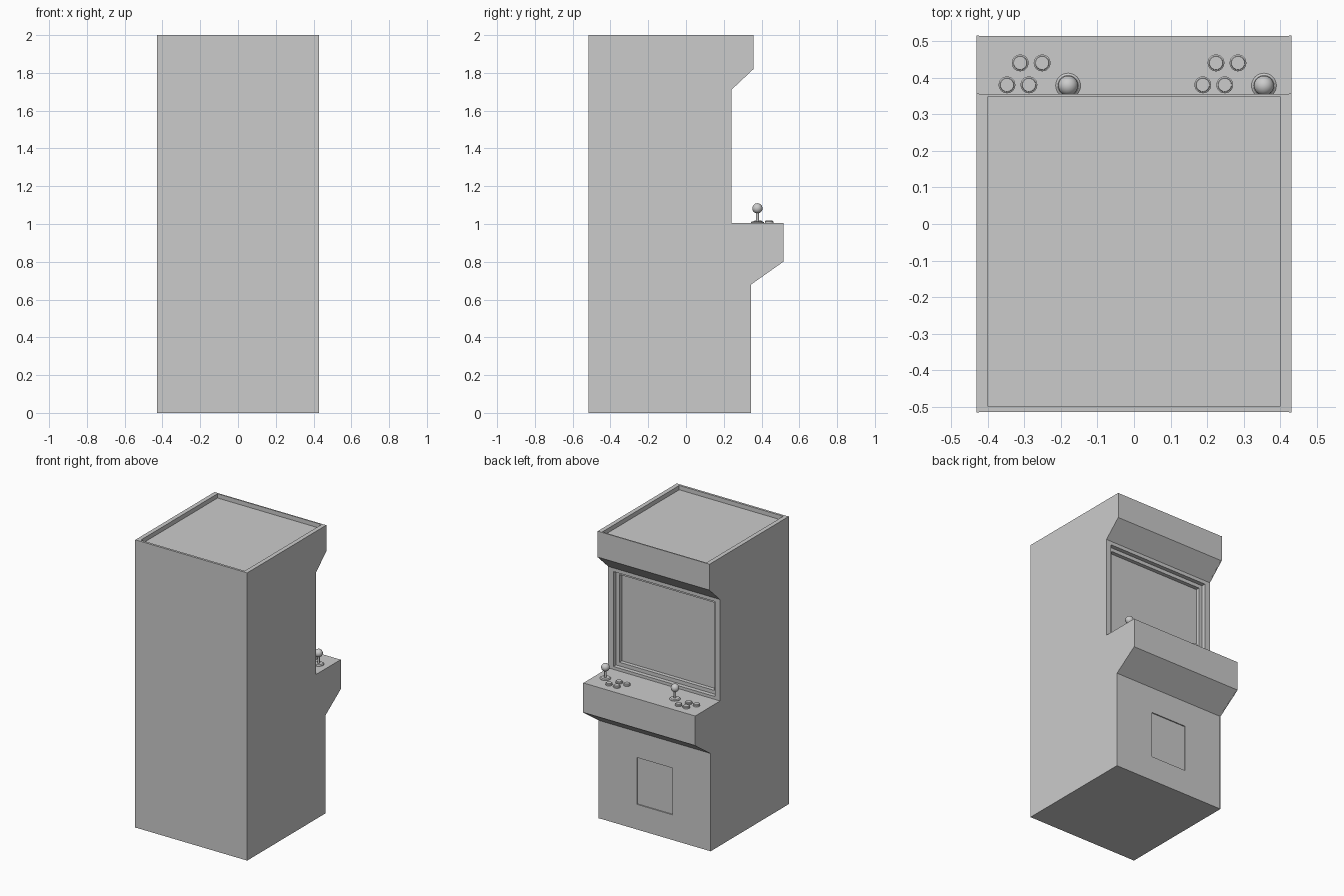
import bpy, bmesh

if "Cube" in bpy.data.objects:
    bpy.data.objects.remove(bpy.data.objects["Cube"])

# Side outline of the cabinet as (y, z); the playing side faces +y
OUTLINE = [(-0.515, 0), (0.345, 0), (0.345, 0.68), (0.515, 0.80), (0.515, 1.005),
           (0.24, 1.005), (0.24, 1.71), (0.357, 1.82), (0.357, 2), (-0.515, 2)]


def new_object(name, bm):
    bmesh.ops.recalc_face_normals(bm, faces=bm.faces)
    mesh = bpy.data.meshes.new(name)
    bm.to_mesh(mesh)
    bm.free()
    ob = bpy.data.objects.new(name, mesh)
    bpy.context.collection.objects.link(ob)
    return ob


def prism(name, x0, x1, y_scale=1.0):
    bm = bmesh.new()
    face = bm.faces.new([bm.verts.new((x0, y * y_scale, z)) for y, z in OUTLINE])
    ext = bmesh.ops.extrude_face_region(bm, geom=[face])["geom"]
    verts = [g for g in ext if isinstance(g, bmesh.types.BMVert)]
    bmesh.ops.translate(bm, verts=verts, vec=(x1 - x0, 0, 0))
    return new_object(name, bm)


def box(name, x, y, z):
    bm = bmesh.new()
    bmesh.ops.create_cube(bm, size=1)
    for v in bm.verts:
        v.co = [r[0] if c < 0 else r[1] for c, r in zip(v.co, (x, y, z))]
    return new_object(name, bm)


def carve(target, x, y, z):
    cutter = box("cutter", x, y, z)
    cutter.hide_render = True
    mod = target.modifiers.new("recess", 'BOOLEAN')
    mod.operation = 'DIFFERENCE'
    mod.solver = 'EXACT'
    mod.object = cutter
    bpy.context.view_layer.objects.active = target
    bpy.ops.object.modifier_apply(modifier=mod.name)
    bpy.data.objects.remove(cutter)


def lathe(name, profile, x, y, steps=32):
    # Turned part from (radius, z) points
    bm = bmesh.new()
    vs = [bm.verts.new((r, 0, z)) for r, z in profile]
    es = [bm.edges.new(p) for p in zip(vs, vs[1:])]
    bmesh.ops.spin(bm, geom=vs + es, cent=(0, 0, 0), axis=(0, 0, 1),
                   angle=6.283185307, steps=steps)
    bmesh.ops.remove_doubles(bm, verts=bm.verts, dist=1e-5)
    ob = new_object(name, bm)
    ob.location = (x, y, 1.005)
    smooth(ob)


def smooth(ob):
    bpy.ops.object.select_all(action='DESELECT')
    ob.select_set(True)
    bpy.context.view_layer.objects.active = ob
    bpy.ops.object.shade_smooth_by_angle()


# Cabinet body, with stepped screen bezel, roof tray and coin door recess
body = prism("cabinet_body", -0.424, 0.424, 0.996)
carve(body, (-0.39, 0.39), (0.21, 0.30), (1.025, 1.685))
carve(body, (-0.365, 0.365), (0.18, 0.30), (1.05, 1.66))
carve(body, (-0.40, 0.40), (-0.497, 0.347), (1.97, 2.1))
carve(body, (-0.137, 0.137), (0.336, 0.40), (0.175, 0.50))

# Thin side panels
for side, x0 in (("left", -0.43), ("right", 0.424)):
    prism(side + "_side_panel", x0, x0 + 0.006)

# Screen
box("screen", (-0.365, 0.365), (0.178, 0.183), (1.05, 1.66))

# Two sets of controls: joystick and four buttons each
BUTTON = [(0, -0.002), (0.023, -0.002), (0.023, 0.009), (0.019, 0.011),
          (0.018, 0.014), (0, 0.014)]
BASE = [(0, -0.002), (0.034, -0.002), (0.034, 0.004), (0.028, 0.009), (0, 0.009)]
for n, jx in enumerate((-0.18, 0.355), 1):
    lathe(f"joystick_base_{n}", BASE, jx, 0.378)
    lathe(f"joystick_shaft_{n}", [(0.008, 0.005), (0.008, 0.07)], jx, 0.378, 16)
    bm = bmesh.new()
    bmesh.ops.create_uvsphere(bm, u_segments=24, v_segments=16, radius=0.027)
    ball = new_object(f"joystick_ball_{n}", bm)
    ball.location = (jx, 0.378, 1.083)
    smooth(ball)
    for i, (dx, y) in enumerate([(-0.167, 0.38), (-0.107, 0.38), (-0.131, 0.44), (-0.071, 0.44)], 1):
        lathe(f"button_{n}_{i}", BUTTON, jx + dx, y, 24)
